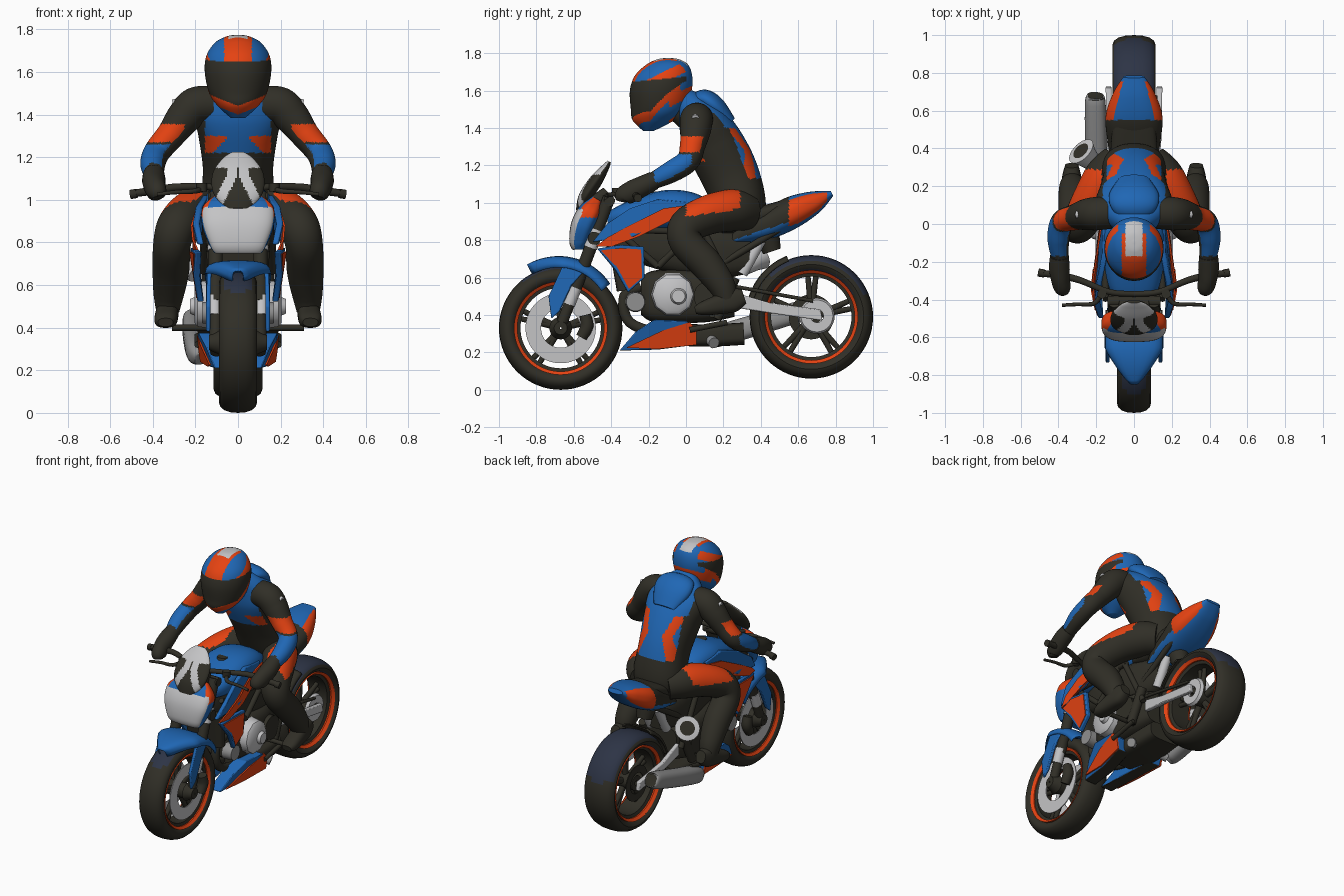
import bpy, bmesh, math
from mathutils import Vector as V

PALETTE = [("charcoal", (.03, .028, .02)), ("blue", (.014, .135, .46)), ("orange", (.78, .055, .006)),
           ("light_grey", (.55, .55, .56)), ("mid_grey", (.28, .28, .28)), ("navy", (.026, .034, .06))]
MATS = []
for nm, c in PALETTE:
    m = bpy.data.materials.new(nm)
    m.diffuse_color = (*c, 1)
    MATS.append(m)
DARK, BLUE, ORANGE, LIGHT, GREY, NAVY = range(6)
X, Z = V((1, 0, 0)), V((0, 0, 1))


def make(name, verts, faces, mat=DARK, mirror=False, bevel=0, solid=0, angle=40):
    """Mesh object; mat is an index or a rule of (face centre, normal)."""
    me = bpy.data.meshes.new(name)
    me.from_pydata([tuple(v) for v in verts], [], faces)
    bm = bmesh.new()
    bm.from_mesh(me)
    bmesh.ops.recalc_face_normals(bm, faces=bm.faces)
    for f in bm.faces:
        f.material_index = mat(f.calc_center_median(), f.normal) if callable(mat) else mat
    for m in MATS:
        me.materials.append(m)
    bm.to_mesh(me)
    bm.free()
    ob = bpy.data.objects.new(name, me)
    bpy.context.collection.objects.link(ob)
    bpy.ops.object.select_all(action='DESELECT')
    ob.select_set(True)
    bpy.context.view_layer.objects.active = ob
    bpy.ops.object.shade_smooth_by_angle(angle=math.radians(angle))
    if solid:
        ob.modifiers.new("Solid", 'SOLIDIFY').thickness = solid
    if bevel:
        b = ob.modifiers.new("Bevel", 'BEVEL')
        b.width, b.segments = bevel, 2
    if mirror:
        ob.modifiers.new("Mirror", 'MIRROR')
    return ob


def loft(name, pts, mat=DARK, ref=X, n=24, k=5, p=2, flat=False, **kw):
    """Smooth tube through (x, y, z, radius, radius2) sections."""
    P = [tuple(q) if len(q) == 5 else (*q, q[3]) for q in pts]
    S = []
    for i in range(len(P) - 1):
        a, b, c, d = P[max(i - 1, 0)], P[i], P[i + 1], P[min(i + 2, len(P) - 1)]
        for j in range(k):
            t = j / k
            S.append([.5 * (2 * q + (r - o) * t + (2 * o - 5 * q + 4 * r - s) * t * t + (3 * q - o - 3 * r + s) * t ** 3)
                      for o, q, r, s in zip(a, b, c, d)])
    S.append(list(P[-1]))
    vs, fs = [], []
    for i, s in enumerate(S):
        T = (V(S[min(i + 1, len(S) - 1)][:3]) - V(S[max(i - 1, 0)][:3])).normalized()
        side = X if flat else (ref - ref.dot(T) * T).normalized()
        up = V((0, 1, 0)) if flat else T.cross(side)
        for j in range(n):
            w = 2 * math.pi * (j + .5) / n
            cs, sn = math.cos(w), math.sin(w)
            vs.append(V(s[:3]) + side * s[3] * math.copysign(abs(cs) ** (2 / p), cs)
                      + up * s[4] * math.copysign(abs(sn) ** (2 / p), sn))
    for i in range(len(S) - 1):
        for j in range(n):
            a, b = i * n + j, i * n + (j + 1) % n
            fs.append((a, b, b + n, a + n))
    fs += [tuple(range(n)), tuple(range(len(vs) - n, len(vs)))]
    return make(name, vs, fs, mat, **kw)


def rod(name, a, b, r, mat=DARK, r2=None, ref=X, **kw):
    return loft(name, [(*a, r), (*b, r2 or r)], mat, ref=ref, n=16, k=1, **kw)


def lathe(name, y, z, prof, mat=DARK, n=64, **kw):
    """Closed (x, r) profile turned about the axle direction."""
    m = len(prof)
    vs = [(px, y + r * math.cos(2 * math.pi * i / n), z + r * math.sin(2 * math.pi * i / n))
          for i in range(n) for px, r in prof]
    fs = [(i * m + j, i * m + (j + 1) % m, (i + 1) % n * m + (j + 1) % m, (i + 1) % n * m + j)
          for i in range(n) for j in range(m)]
    return make(name, vs, fs, mat, **kw)


def panel(name, pts, t, mat, mirror=True, bevel=.006):
    """Side plate from an outline, thickened inwards."""
    m = len(pts)
    vs = list(pts) + [(x - t, y, z) for x, y, z in pts]
    fs = [tuple(range(m)), tuple(range(m, 2 * m))] + [(i, (i + 1) % m, (i + 1) % m + m, i + m) for i in range(m)]
    return make(name, vs, fs, mat, mirror=mirror, bevel=bevel, angle=30)


def arch(name, y, z, a0, a1, rad, width, drop, mat):
    """Mudguard sheet around a wheel; rad and width are functions of 0..1."""
    vs, fs, n, m = [], [], 20, 12
    for i in range(n + 1):
        u = i / n
        a = math.radians(a0 + (a1 - a0) * u)
        for j in range(m + 1):
            s = -1 + 2 * j / m
            r = rad(u) - drop * abs(s) ** 3
            vs.append((width(u) * math.sin(s * math.pi / 2), y + r * math.cos(a), z + r * math.sin(a)))
    for i in range(n):
        for j in range(m):
            a = i * (m + 1) + j
            fs.append((a, a + 1, a + m + 2, a + m + 1))
    return make(name, vs, fs, mat, solid=.008)


# wheels: tyre, rim, coloured ring, hub and spokes
for tag, y, z, w in (("front", -.67, .33, .09), ("rear", .67, .39, .114)):
    tread = (lambda c, n: NAVY if c.z > .5 and c.y > .45 and abs(n.x) < .65 else DARK) if tag == "rear" else \
            (lambda c, n: NAVY if c.z > .57 and abs(n.x) < .65 else DARK)
    half = [(w * .65, .24), (w * .9, .258), (w, .28), (w * .93, .3), (w * .72, .317), (w * .4, .327)]
    lathe(tag + "_tyre", y, z, half + [(0, .33)] + [(-x, r) for x, r in half[::-1]], tread)
    lathe(tag + "_rim", y, z, [(-w * .6, .215), (w * .6, .215), (w * .7, .25), (-w * .7, .25)])
    lathe(tag + "_rim_stripe", y, z, [(w * .7, .232), (w * .78, .232), (w * .92, .25), (w * .7, .25)], ORANGE, mirror=True)
    lathe(tag + "_hub", y, z, [(-.085, .015), (.085, .015), (.085, .05), (-.085, .05)])
    for i in range(5):
        for d in (-.1, .1):
            a = 2 * math.pi * i / 5 + .3
            rod(f"{tag}_spoke", (0, y + .04 * math.cos(a), z + .04 * math.sin(a)),
                (0, y + .225 * math.cos(a + d), z + .225 * math.sin(a + d)), .02, r2=.014)
lathe("front_brake_disc", -.67, .33, [(.07, .105), (.076, .105), (.076, .188), (.07, .188)], LIGHT, mirror=True)
lathe("rear_sprocket", .70, .395, [(.09, .035), (.11, .035), (.11, .085), (.09, .095)], LIGHT)
lathe("rear_brake_disc", .67, .39, [(-.09, .07), (-.084, .07), (-.084, .12), (-.09, .12)], DARK)
lathe("axle_caps", -.67, .33, [(.08, .005), (.135, .005), (.135, .035), (.08, .06)], mirror=True)

# fork, calipers and mudguards
rod("fork_lower", (.105, -.67, .34), (.105, -.585, .56), .03, lambda c, n: DARK, mirror=True)
rod("fork_sleeve", (.11, -.625, .455), (.11, -.59, .545), .033, LIGHT, mirror=True)
rod("fork_upper", (.105, -.60, .52), (.105, -.41, 1.03), .034, mirror=True)
rod("fork_clamp_tube", (.107, -.51, .76), (.107, -.475, .855), .037, LIGHT, mirror=True)
rod("steering_clamp", (-.15, -.49, .81), (.15, -.49, .81), .035, ref=Z)
rod("upper_clamp", (-.14, -.41, 1.01), (.14, -.41, 1.01), .03, ref=Z)
loft("brake_caliper", [(.10, -.56, .28, .03), (.10, -.53, .34, .035), (.10, -.54, .40, .03)], mirror=True)
arch("front_mudguard", -.67, .33, 118, 42, lambda u: .385 - .03 * u + .012 * math.sin(u * 3.1),
     lambda u: .03 + .125 * min(1, u * 2.6) ** .8 - .03 * max(0, u - .6), .06, BLUE)
panel("fork_guard", [(.15, -.72, .38), (.15, -.675, .42), (.15, -.61, .56), (.145, -.54, .64), (.145, -.66, .66), (.15, -.735, .5)], .02, BLUE)
arch("rear_mudguard", .67, .39, 112, 168, lambda u: .352, lambda u: .11, .03, DARK)
rod("plate_bracket", (0, .42, .86), (0, .46, .74), .08, r2=.05)

# frame, engine and exhaust
loft("engine_block", [(0, -.24, .50, .11, .10), (0, -.16, .5, .15, .14), (0, .1, .5, .155, .14), (0, .26, .5, .11, .11)], p=4)
loft("frame_core", [(0, -.42, .84, .06, .07), (0, -.25, .80, .11, .12), (0, .1, .74, .13, .15), (0, .34, .72, .09, .1)], p=3)
loft("radiator", [(0, -.34, .53, .13, .03), (0, -.38, .76, .15, .03)], p=5)
loft("engine_cover", [(.13, -.07, .51, .12), (.19, -.07, .51, .11), (.205, -.07, .51, .09)], LIGHT, ref=Z, n=10, k=1, mirror=True)
rod("engine_cover_cap", (.19, -.04, .5), (.225, -.04, .5), .05, LIGHT, r2=.035, ref=Z, mirror=True)
rod("cylinder_cover", (.1, -.27, .47), (.17, -.27, .47), .055, GREY, r2=.05, ref=Z, mirror=True)
rod("rear_engine_cover", (.12, .12, .5), (.18, .12, .5), .08, ref=Z, mirror=True)
for a, b in (((.15, -.4, .88), (.16, -.15, .66)), ((.16, -.15, .66), (.16, .08, .88)), ((.16, .08, .88), (.15, .27, .5)),
             ((.15, -.36, .86), (.16, .12, .84)), ((.1, .2, .68), (.1, .5, .86))):
    rod("frame_tube", a, b, .018, mirror=True)
for x in (-.06, .06):
    loft("exhaust_header", [(x, -.24, .55, .028), (x, -.33, .5, .028), (x, -.3, .36, .028), (x, -.1, .3, .028), (x, .2, .3, .03)])
loft("lower_box", [(0, -.1, .3, .11, .06), (0, .1, .29, .13, .06), (0, .31, .3, .12, .06)], p=4)
loft("silencer", [(-.17, .12, .255, .035), (-.185, .17, .285, .056), (-.20, .4, .355, .058), (-.205, .64, .43, .055), (-.205, .68, .445, .04)],
     lambda c, n: DARK if n.y > .85 else GREY, p=2.6)
tip = V((-.28, .385, .715))
loft("exhaust_funnel", [(-.20, .31, .65, .04), (-.25, .355, .69, .06), (*tip, .08), (-.282, .387, .717, .048)],
     lambda c, n: DARK if (c - tip).length < .03 else LIGHT, k=1)
panel("swingarm", [(.13, .26, .52), (.145, .45, .465), (.15, .72, .43), (.15, .73, .37), (.145, .45, .41), (.13, .26, .44)], .03,
      lambda c, n: LIGHT if c.y > .1 else DARK)
rod("chain_run", (.115, .22, .56), (.115, .68, .475), .01)
rod("rear_shock", (.06, .3, .62), (.06, .40, .80), .03, LIGHT, mirror=True)
rod("foot_peg", (.1, .14, .4), (.31, .14, .4), .015, ref=Z, mirror=True)
rod("peg_bracket", (.15, .26, .6), (.16, .16, .38), .03, mirror=True)
rod("side_pedal", (.19, .02, .32), (.19, .22, .36), .015, mirror=True)
rod("lower_peg", (.10, .13, .27), (.15, .15, .25), .03, GREY, mirror=True)

# belly fairing with coloured plate
panel("belly_fairing", [(.11, -.355, .21), (.15, -.27, .31), (.185, -.17, .375), (.19, .0, .37), (.185, .055, .32), (.17, .05, .24), (.13, -.15, .215)],
      .09, lambda c, n: DARK if n.z < -.5 else BLUE)
panel("belly_stripe", [(.135, -.32, .225), (.176, -.13, .315), (.192, .02, .362), (.19, .055, .32), (.178, .055, .24), (.145, -.15, .218)], .009, ORANGE, bevel=0)

# tank and side fairings
loft("fuel_tank", [(0, -.42, .90, .07, .04), (0, -.34, .92, .13, .07), (0, -.2, .945, .16, .10), (0, -.08, .96, .165, .11),
                   (0, .04, .95, .15, .10), (0, .15, .92, .11, .06)], BLUE, p=2.6)
loft("tank_cap", [(0, -.17, 1.04, .04), (0, -.165, 1.06, .035)], DARK, flat=True, k=1)
panel("tank_side", [(.19, -.5, .79), (.215, -.42, .89), (.2, -.3, .97), (.165, -.15, 1.02), (.16, .02, 1.0), (.18, -.04, .93), (.21, -.28, .82)], .03, BLUE)
panel("tank_side_stripe", [(.195, -.485, .765), (.216, -.42, .815), (.222, -.3, .88), (.195, -.12, .97), (.172, .03, .99), (.19, -.05, .92), (.216, -.25, .82), (.212, -.4, .765)], .009, ORANGE, bevel=0)
panel("side_scoop", [(.2, -.475, .755), (.225, -.35, .775), (.215, -.225, .765), (.2, -.22, .6), (.19, -.31, .52), (.205, -.38, .64)], .03, BLUE)
panel("side_scoop_plate", [(.208, -.455, .745), (.229, -.35, .758), (.219, -.24, .75), (.205, -.235, .6), (.196, -.305, .54), (.21, -.365, .65)], .009, ORANGE, bevel=0)


# headlight, windscreen and handlebar
def screen_rule(c, n):
    s = abs(c.x) - max(0, 1.12 - c.z) * .5
    return LIGHT if n.y < .1 and (0 < s < .05 or c.z > 1.15) else DARK


loft("headlight", [(0, -.575, .75, .11, .03), (0, -.575, .79, .135, .05), (0, -.55, .88, .168, .065), (0, -.51, .96, .165, .06), (0, -.475, 1.02, .10, .03)],
     lambda c, n: LIGHT if n.y < -.45 and c.z < .965 else (ORANGE if c.z > .92 and abs(n.x) > .35 else BLUE), p=3.2, n=72, k=10)
loft("windscreen", [(0, -.575, .955, .05, .015), (0, -.54, 1.03, .115, .035), (0, -.48, 1.12, .12, .035), (0, -.43, 1.19, .075, .02), (0, -.41, 1.22, .035, .01)],
     screen_rule, n=80, k=14)
loft("dash", [(0, -.5, .98, .09, .05), (0, -.42, 1.06, .08, .03)], p=4)
loft("handlebar", [(0, -.37, 1.04, .016), (.13, -.36, 1.06, .016), (.28, -.30, 1.06, .018), (.38, -.275, 1.045, .02), (.49, -.26, 1.03, .018)], ref=Z, n=12, mirror=True)
rod("bar_end", (.475, -.262, 1.03), (.505, -.257, 1.025), .022, ref=Z, mirror=True)
loft("lever", [(.17, -.36, 1.05, .014), (.21, -.42, 1.04, .012), (.30, -.425, 1.035, .01), (.38, -.43, 1.025, .009)], ref=Z, n=10, mirror=True)
rod("brake_reservoir", (.17, -.37, 1.04), (.17, -.37, 1.08), .025, mirror=True)


# seat and tail
def tail_rule(c, n):
    if c.y < .55 and c.z > .80 + .33 * (c.y - .25):
        return DARK
    return ORANGE if c.y > .55 and abs(n.x) > .42 and c.z > .86 + .3 * (c.y - .5) and c.y < .755 else BLUE


loft("tail", [(0, .25, .80, .10, .03), (0, .32, .84, .12, .06), (0, .44, .885, .14, .08), (0, .57, .95, .15, .085), (0, .69, 1.005, .11, .06), (0, .78, 1.05, .055, .015)],
     tail_rule, k=16, n=64, p=2.5)
loft("seat", [(0, .05, .92, .08, .03), (0, .2, .88, .13, .05), (0, .38, .93, .125, .045), (0, .54, .985, .11, .035), (0, .57, 1.0, .09, .02)], p=3)


# rider torso and neck
def torso_rule(c, n):
    ax = abs(c.x)
    if n.y + .4 * n.z < 0:
        if c.z < 1.22 or ax > .155:
            return DARK
        return ORANGE if c.z < 1.30 and ax > .04 + (1.30 - c.z) else BLUE
    if c.z < 1.13 or ax > (.165 if c.z > 1.4 else .145):
        return DARK
    return ORANGE if c.z < 1.40 and abs(ax - .085 - abs(c.z - 1.28) * .35) < .03 else BLUE


loft("rider_torso", [(0, .31, .87, .13, .09), (0, .295, .98, .17, .135), (0, .235, 1.15, .165, .155), (0, .16, 1.3, .185, .155), (0, .09, 1.42, .205, .135),
                     (0, .03, 1.51, .15, .09), (0, -.02, 1.56, .08, .06)], torso_rule, n=110, k=18, p=2.2)
loft("rider_back_hump", [(0, .24, 1.43, .08, .03), (0, .16, 1.51, .13, .055), (0, .095, 1.555, .125, .052), (0, .03, 1.54, .08, .03)], BLUE)
loft("rider_neck", [(0, .02, 1.46, .08), (0, -.09, 1.56, .08)])


# helmet with visor and stripes
def helmet_rule(c, n):
    ax, low = abs(c.x), 1.44 + .4 * abs(c.x) + max(0, c.y + .19) * .9
    if c.z < 1.645 + .1 * (c.y + .3) and c.y < .0 and c.z > low:
        return DARK
    if c.y < -.03 and low - .04 < c.z <= low:
        return ORANGE
    if c.y < -.09 and c.z < 1.62:
        return BLUE
    if c.z > 1.735 and ax < .045 and c.y > -.17:
        return LIGHT
    if ax < .065 and c.y < -.05:
        return ORANGE
    k = c.z - .5 * c.y
    return ORANGE if 1.555 < k < 1.61 or (1.70 < k < 1.76 and ax > .085) else BLUE


loft("rider_helmet", [(0, -.20, 1.385, .035, .03), (0, -.175, 1.44, .095, .11), (0, -.15, 1.5, .135, .145), (0, -.135, 1.6, .156, .165), (0, -.12, 1.68, .147, .153),
                      (0, -.10, 1.74, .105, .11), (0, -.095, 1.768, .05, .055), (0, -.095, 1.774, .008, .008)], helmet_rule, n=120, k=14, flat=True)


# arms, gloves, legs and boots
def arm_rule(c, n):
    out = n.x * .5 + n.z * .6 - n.y * .5
    if 1.27 < c.z < 1.355 and out > .1 and c.x > .25:
        return ORANGE
    return BLUE if 1.11 < c.z < 1.26 and -.17 < c.y < .03 and out > .1 else DARK


loft("rider_arm", [(.12, .06, 1.45, .085), (.20, .055, 1.44, .088), (.255, .05, 1.385, .082), (.315, .035, 1.305, .068), (.38, .01, 1.225, .062), (.40, -.08, 1.165, .058), (.39, -.19, 1.11, .043)],
     arm_rule, ref=Z, n=56, k=15, mirror=True)
loft("rider_shoulder_badge", [(.29, .05, 1.455, .02), (.305, .05, 1.45, .02)], LIGHT, ref=Z, k=1, mirror=True)
loft("rider_glove", [(.395, -.17, 1.12, .05), (.395, -.23, 1.09, .055), (.39, -.29, 1.06, .058, .05), (.38, -.335, 1.035, .05, .045), (.375, -.345, 1.01, .03, .03)], ref=Z, mirror=True)
loft("rider_leg", [(.08, .33, .95, .10), (.15, .25, .96, .112), (.225, .12, .935, .105), (.285, .005, .875, .096), (.31, .0, .79, .088), (.315, .11, .67, .086), (.325, .19, .56, .072), (.33, .22, .48, .055)],
     lambda c, n: ORANGE if 0 < c.y < .29 and c.z > .925 + .15 * c.y and n.z + .8 * n.x > .45 and c.x > .17 else DARK, n=56, k=14, mirror=True)
loft("rider_boot", [(.33, .31, .50, .035, .04), (.33, .25, .48, .05, .065), (.335, .17, .455, .054, .052), (.34, .09, .435, .052, .037), (.34, .05, .425, .035, .02)], mirror=True, p=2.6)
